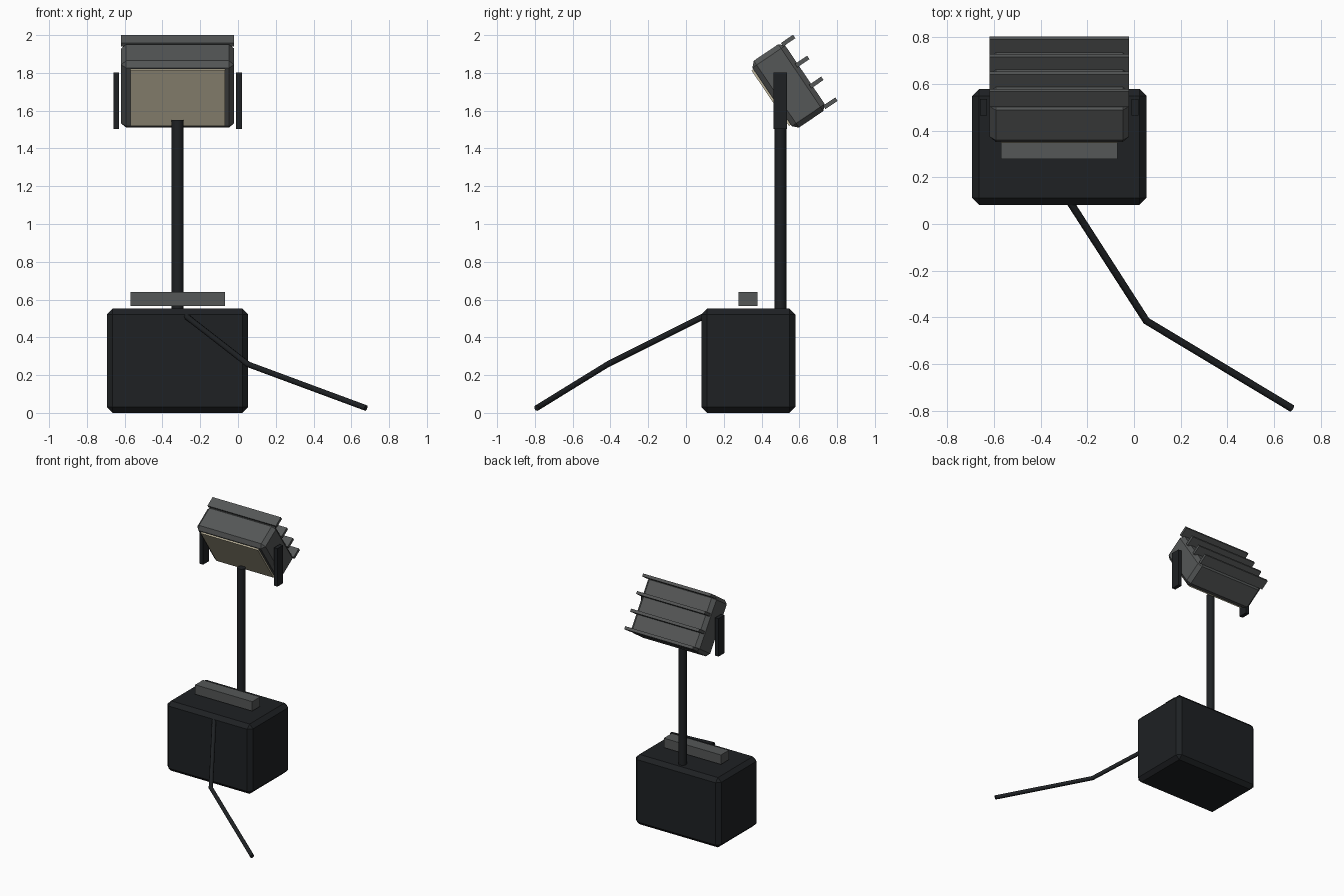
import bpy, math
from mathutils import Matrix, Vector

if "Cube" in bpy.data.objects:
    bpy.data.objects.remove(bpy.data.objects["Cube"])

CX = -0.32                                   # centre line of the lamp


def material(name, rgb):
    m = bpy.data.materials.new(name)
    m.diffuse_color = (*rgb, 1)
    m.use_nodes = True
    m.node_tree.nodes["Principled BSDF"].inputs["Base Color"].default_value = m.diffuse_color
    return m


BLACK = material("black_plastic", (0.013, 0.015, 0.017))
GREY = material("grey_metal", (0.09, 0.095, 0.095))
GLASS = material("warm_panel", (0.55, 0.5, 0.36))

# Tilted frame of the lamp head: local -y is the lit face
HEAD = Matrix.Translation((CX, 0.543, 1.731)) @ Matrix.Rotation(math.radians(34), 4, 'X')


def box(name, centre, size, mat, bevel=0, frame=Matrix()):
    bpy.ops.mesh.primitive_cube_add(size=1)
    ob = bpy.context.object
    ob.name = name
    ob.data.transform(Matrix.Diagonal((*size, 1)))
    ob.matrix_world = frame @ Matrix.Translation(centre)
    ob.data.materials.append(mat)
    if bevel:
        mod = ob.modifiers.new("chamfer", 'BEVEL')
        mod.width = bevel
        mod.segments = 1
    return ob


# Battery base and carry handle
box("base", (CX, 0.33, 0.276), (0.747, 0.497, 0.552), BLACK, 0.03)
box("handle", (CX, 0.328, 0.603), (0.5, 0.1, 0.075), GREY)

# Pole
bpy.ops.mesh.primitive_cylinder_add(vertices=16, radius=0.031, depth=1.01,
                                    location=(CX, 0.5, 1.045))
pole = bpy.context.object
pole.name = "pole"
pole.data.materials.append(BLACK)
bpy.ops.object.shade_smooth_by_angle()

# Lamp head: housing, lit panel and cooling fins
box("lamp_housing", (0, 0, 0), (0.598, 0.21, 0.427), GREY, 0.027, HEAD)
box("light_panel", (0, -0.107, 0), (0.5, 0.02, 0.355), GLASS, 0, HEAD)
for i in range(4):
    box(f"cooling_fin_{i + 1}", (0, 0.132, -0.2 + i * 0.4 / 3),
        (0.598, 0.078, 0.022), GREY, 0, HEAD)

# Side brackets
for name, side in (("left_bracket", -1), ("right_bracket", 1)):
    box(name, (CX + side * 0.325, 0.5, 1.653), (0.03, 0.072, 0.3), BLACK)

# Power cable running along the ground
curve = bpy.data.curves.new("cable", 'CURVE')
curve.dimensions = '3D'
curve.bevel_depth = 0.016
curve.bevel_resolution = 2
curve.use_fill_caps = True
path = [(-0.275, 0.095, 0.512), (0.053, -0.415, 0.257), (0.677, -0.79, 0.026)]
spline = curve.splines.new('POLY')
spline.points.add(len(path) - 1)
for point, co in zip(spline.points, path):
    point.co = (*co, 1)
curve.materials.append(BLACK)
cable = bpy.data.objects.new("cable", curve)
bpy.context.collection.objects.link(cable)
